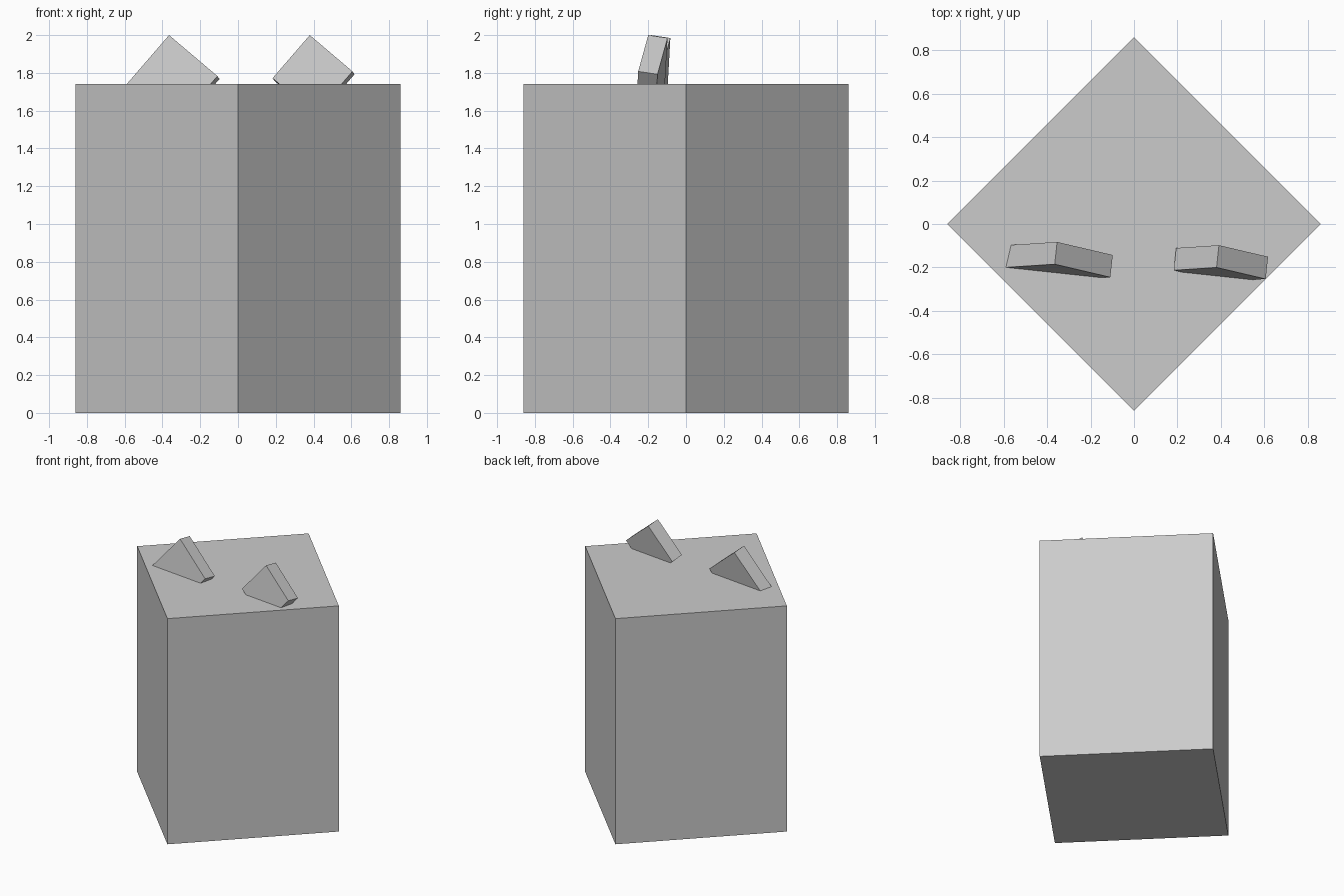
import bpy
from math import radians, sqrt
from mathutils import Matrix, Vector

if "Cube" in bpy.data.objects:
    bpy.data.objects.remove(bpy.data.objects["Cube"])

# Body: square block turned 45 degrees
side = 0.86 * sqrt(2)
bpy.ops.mesh.primitive_cube_add(size=1, location=(0, 0, 0.87), rotation=(0, 0, radians(45)))
body = bpy.context.object
body.name = "body"
body.scale = (side, side, 1.74)


def tilted_box(name, apex, right_edge, left_edge, depth):
    """Box spanned by two edges running down from its front top corner."""
    u, v = Vector(right_edge), Vector(left_edge)
    w = u.cross(v).normalized() * depth
    centre = Vector(apex) + (u + v + w) / 2
    bpy.ops.mesh.primitive_cube_add(size=1)
    ob = bpy.context.object
    ob.name = name
    basis = Matrix((u, v, w)).transposed().to_4x4()
    ob.data.transform(Matrix.Translation(centre) @ basis)


# Ears: thin tilted boxes sunk into the top
tilted_box("left_ear", (-0.365, -0.185, 2.0), (0.256, -0.06, -0.217), (-0.23, -0.015, -0.266), 0.104)
tilted_box("right_ear", (0.38, -0.20, 2.0), (0.226, -0.053, -0.192), (-0.197, -0.013, -0.228), 0.104)
